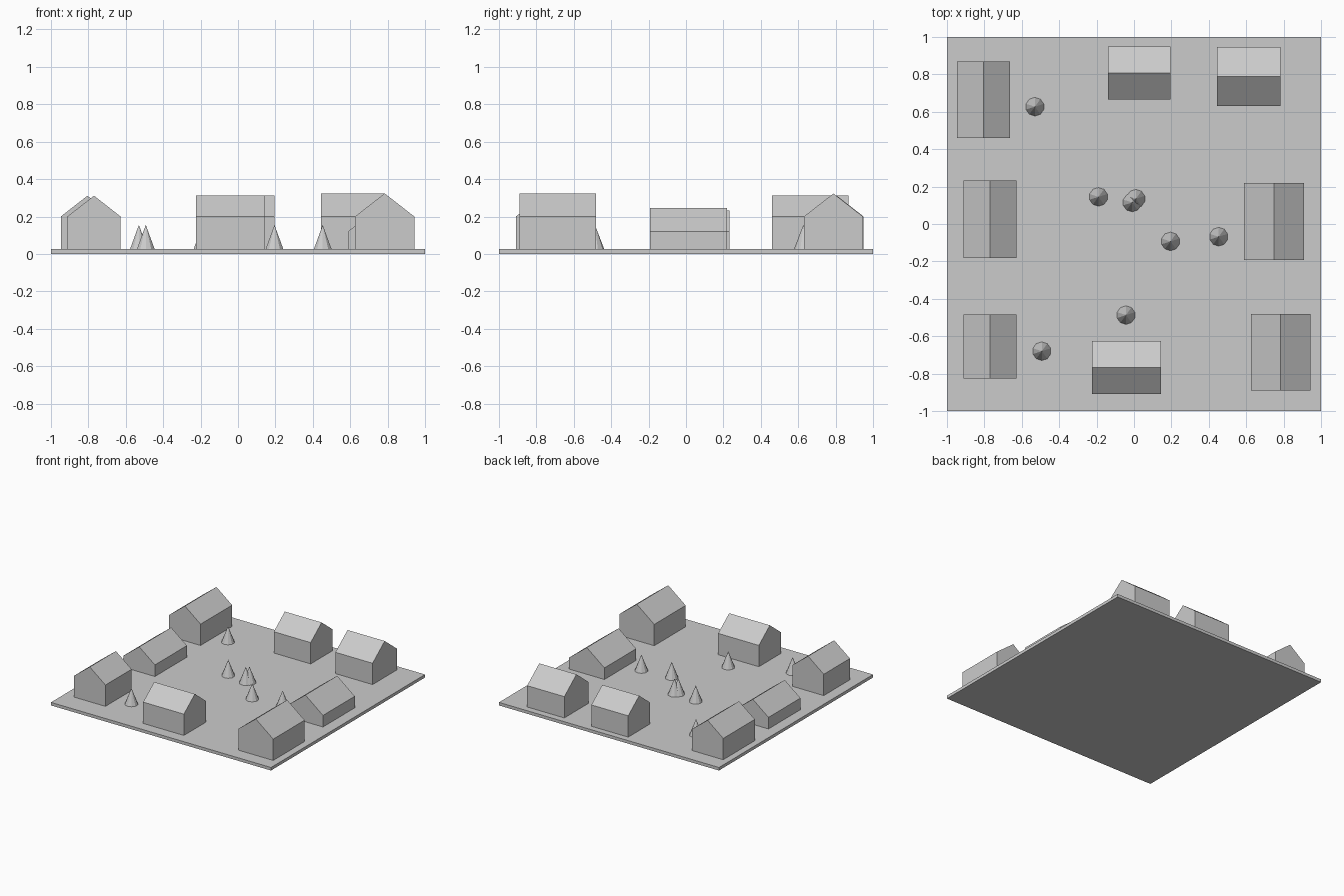
import bpy
import bmesh
import math

cube = bpy.data.objects.get("Cube")
if cube:
    bpy.data.objects.remove(cube, do_unlink=True)

GROUND = 0.025
SLOPE = 0.78

grey = bpy.data.materials.new("plain_grey")
grey.use_nodes = True
COLOUR = (0.6, 0.6, 0.6, 1)
grey.diffuse_color = COLOUR
grey.node_tree.nodes["Principled BSDF"].inputs["Base Color"].default_value = COLOUR


def finish(name, bm, location):
    bmesh.ops.recalc_face_normals(bm, faces=bm.faces)
    mesh = bpy.data.meshes.new(name)
    bm.to_mesh(mesh)
    bm.free()
    mesh.materials.append(grey)
    obj = bpy.data.objects.new(name, mesh)
    obj.location = location
    bpy.context.collection.objects.link(obj)
    return obj


def house(name, x, y, width, length, eave, ridge_along_x=False):
    """Gabled block: a five-sided profile extruded along its ridge."""
    h = width / 2
    wall = eave - GROUND
    profile = [(-h, 0), (h, 0), (h, wall), (0, wall + h * SLOPE), (-h, wall)]
    bm = bmesh.new()
    gable = bm.faces.new([bm.verts.new((px, -length / 2, pz)) for px, pz in profile])
    side = bmesh.ops.extrude_face_region(bm, geom=[gable], use_keep_orig=True)
    moved = [v for v in side["geom"] if isinstance(v, bmesh.types.BMVert)]
    bmesh.ops.translate(bm, verts=moved, vec=(0, length, 0))
    obj = finish(name, bm, (x, y, GROUND))
    if ridge_along_x:
        obj.rotation_euler.z = math.pi / 2


def tree(name, x, y):
    bm = bmesh.new()
    bmesh.ops.create_cone(bm, cap_ends=True, segments=10, radius1=0.05,
                          radius2=0, depth=0.13)
    finish(name, bm, (x, y, GROUND + 0.065))


# Ground slab
bm = bmesh.new()
bmesh.ops.create_cube(bm, size=1)
bmesh.ops.scale(bm, verts=bm.verts, vec=(2, 2, GROUND))
finish("ground_slab", bm, (0, 0, GROUND / 2))

# Houses around the edge
house("house_back_right", -0.805, 0.665, 0.285, 0.41, 0.2)
house("low_house_right", -0.77, 0.025, 0.285, 0.415, 0.12)
house("house_front_right", -0.77, -0.655, 0.285, 0.34, 0.2)
house("house_back_middle", 0.028, 0.807, 0.285, 0.335, 0.2, True)
house("house_back_left", 0.613, 0.788, 0.315, 0.338, 0.2, True)
house("low_house_left", 0.748, 0.013, 0.32, 0.413, 0.12)
house("house_front_left", 0.784, -0.685, 0.317, 0.408, 0.2)
house("house_front_middle", -0.04, -0.767, 0.285, 0.37, 0.2, True)

# Conical trees on the green
spots = [(-0.53, 0.627), (-0.19, 0.145), (0.01, 0.135), (-0.01, 0.115),
         (0.195, -0.093), (0.453, -0.068), (-0.043, -0.487), (-0.493, -0.68)]
for i, (x, y) in enumerate(spots, 1):
    tree(f"tree_{i}", x, y)
